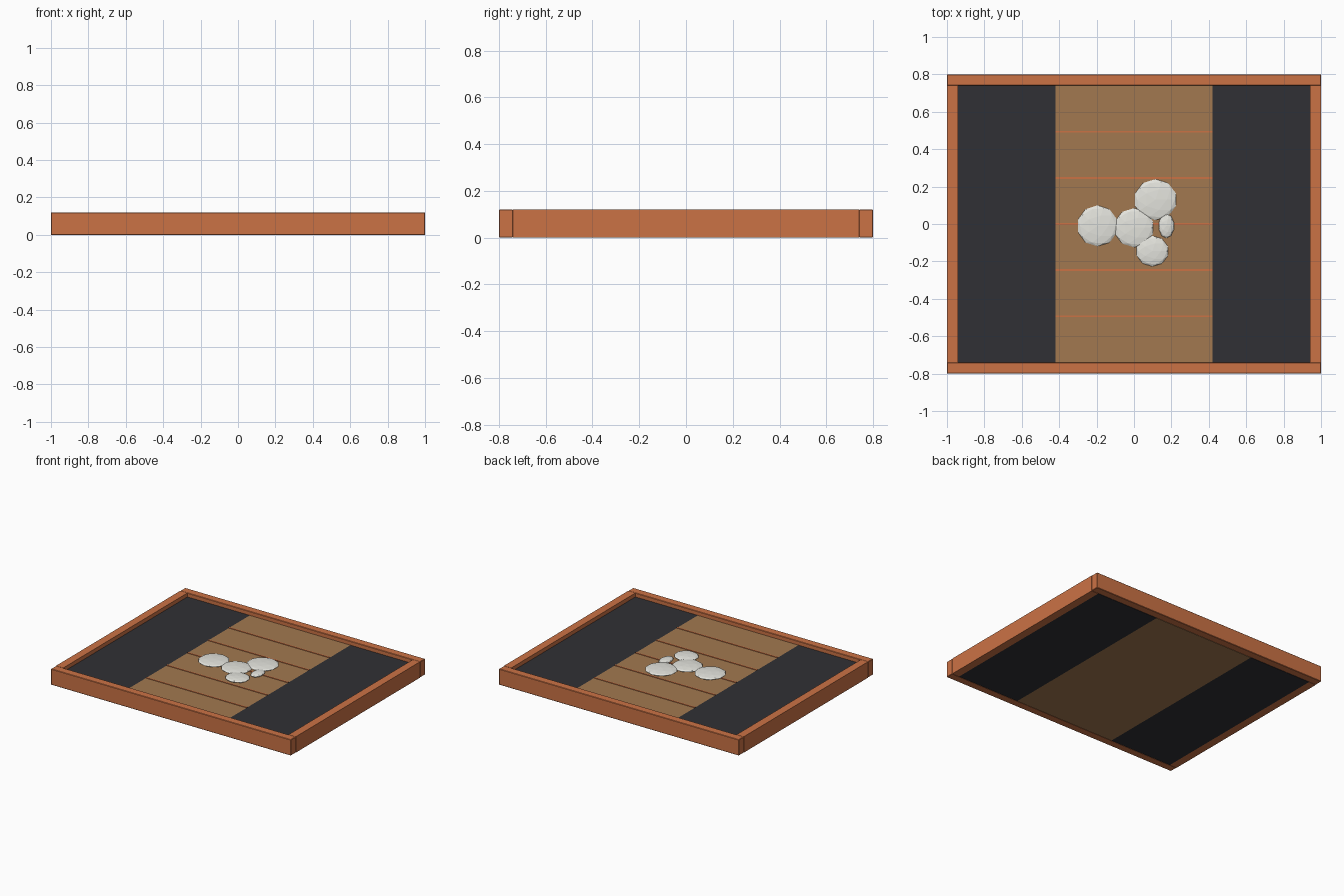
import bpy

if "Cube" in bpy.data.objects:
    bpy.data.objects.remove(bpy.data.objects["Cube"])


def material(name, rgb):
    m = bpy.data.materials.new(name)
    m.diffuse_color = (*rgb, 1)
    m.use_nodes = True
    m.node_tree.nodes["Principled BSDF"].inputs["Base Color"].default_value = m.diffuse_color
    return m


orange = material("terracotta", (0.60, 0.17, 0.06))
dark = material("charcoal", (0.03, 0.03, 0.035))
wood = material("wood", (0.36, 0.19, 0.08))
white = material("off_white", (0.78, 0.78, 0.73))


def box(name, x0, x1, y0, y1, z0, z1, mat, bevel=0.0):
    bpy.ops.mesh.primitive_cube_add(
        size=1, location=((x0 + x1) / 2, (y0 + y1) / 2, (z0 + z1) / 2))
    o = bpy.context.object
    o.name = name
    o.scale = (x1 - x0, y1 - y0, z1 - z0)
    bpy.ops.object.transform_apply(location=False, rotation=False, scale=True)
    o.data.materials.append(mat)
    if bevel:
        b = o.modifiers.new("soft_edge", "BEVEL")
        b.width = bevel
        b.segments = 1
    return o


# Frame rails: long rails run full width, side rails fit between them
H, W, FLOOR = 0.12, 0.06, 0.09
box("front_rail", -1, 1, -0.8, -0.8 + W, 0, H, orange, 0.003)
box("back_rail", -1, 1, 0.8 - W, 0.8, 0, H, orange, 0.003)
box("left_rail", -1, -1 + W, -0.8 + W, 0.8 - W, 0, H, orange)
box("right_rail", 1 - W, 1, -0.8 + W, 0.8 - W, 0, H, orange)

# Recessed deck: two dark side panels and the wooden centre
box("left_panel", -0.94, -0.42, -0.74, 0.74, 0, FLOOR, dark)
box("right_panel", 0.42, 0.94, -0.74, 0.74, 0, FLOOR, dark)
box("wood_floor", -0.42, 0.42, -0.74, 0.74, 0, FLOOR, wood)

# Thin seams dividing the floor into six planks
for i in range(1, 6):
    y = -0.74 + i * 1.48 / 6
    box(f"plank_seam_{i}", -0.42, 0.42, y - 0.005, y + 0.005,
        FLOOR - 0.005, FLOOR + 0.004, orange)

# Flattened low-poly white patches: x, y, x radius, y radius
patches = [(-0.195, -0.01, 0.11, 0.11), (0.0, -0.02, 0.108, 0.105),
           (0.115, 0.13, 0.115, 0.11), (0.098, -0.145, 0.088, 0.082),
           (0.173, -0.01, 0.042, 0.066)]
for i, (x, y, rx, ry) in enumerate(patches, 1):
    bpy.ops.mesh.primitive_ico_sphere_add(
        subdivisions=2, radius=1, location=(x, y, FLOOR + 0.008))
    o = bpy.context.object
    o.name = f"white_patch_{i}"
    o.scale = (rx, ry, 0.014)
    o.data.materials.append(white)
